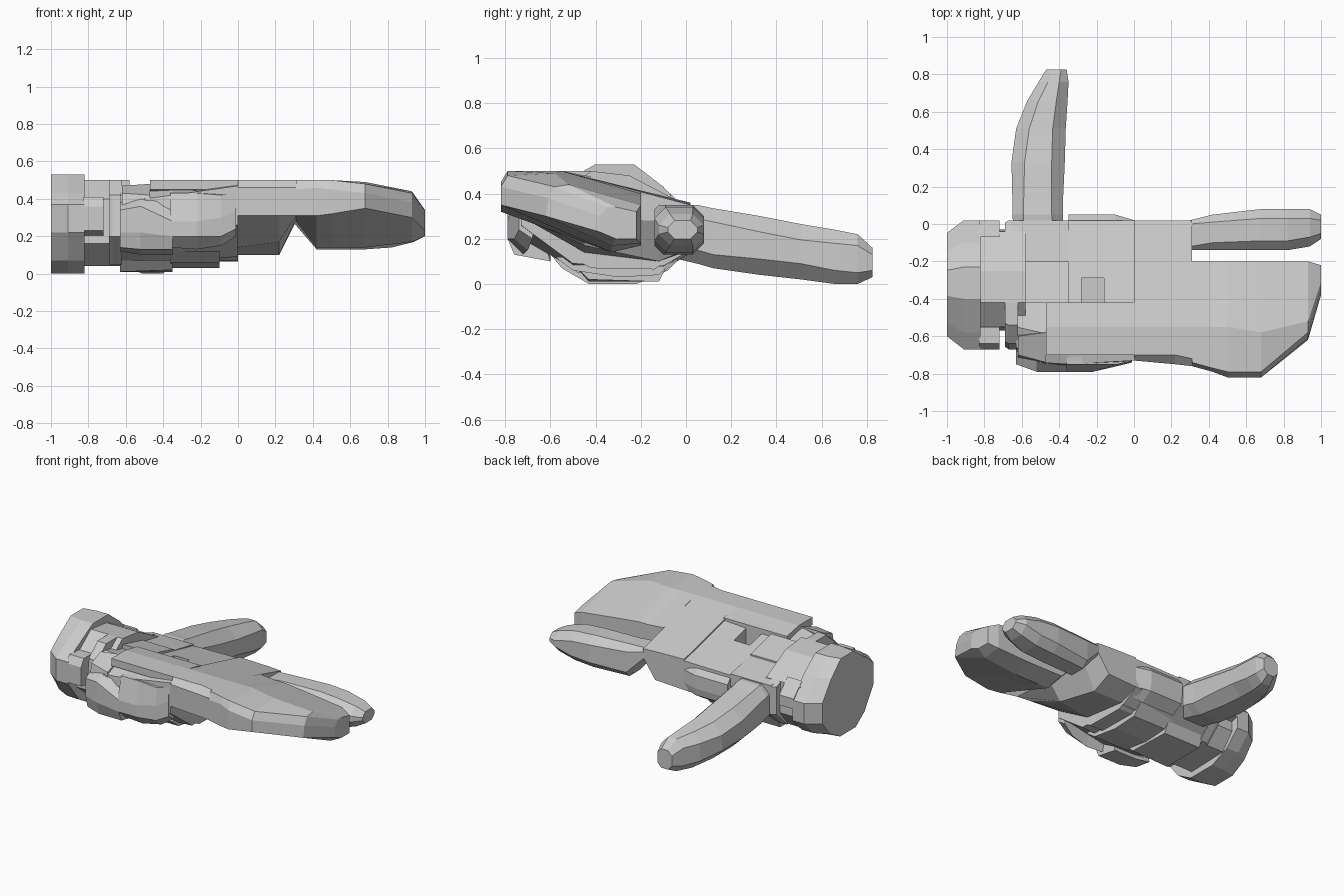
import bpy, bmesh


def loft(name, sections, axis='x'):
    """Closed flat-faced solid through (position, [(u, z), ...]) rings."""
    bm = bmesh.new()
    rings = []
    for p, ring in sections:
        rings.append([bm.verts.new((p, u, z) if axis == 'x' else (u, p, z)) for u, z in ring])
    n = len(rings[0])
    for a, b in zip(rings, rings[1:]):
        for i in range(n):
            j = (i + 1) % n
            bm.faces.new((a[i], a[j], b[j], b[i]))
    bm.faces.new(rings[0])
    bm.faces.new(rings[-1])
    bmesh.ops.recalc_face_normals(bm, faces=bm.faces)
    mesh = bpy.data.meshes.new(name)
    bm.to_mesh(mesh)
    bm.free()
    ob = bpy.data.objects.new(name, mesh)
    bpy.context.collection.objects.link(ob)
    return ob


def slab(name, x0, x1, profile):
    return loft(name, [(x0, profile), (x1, profile)])


def octagon(u0, u1, z0, z1, c):
    """Rectangle with chamfered corners."""
    return [(u0 + c, z0), (u1 - c, z0), (u1, z0 + c), (u1, z1 - c),
            (u1 - c, z1), (u0 + c, z1), (u0, z1 - c), (u0, z0 + c)]


def squash(ring, k, kz=1.0, cy=-0.32, cz=0.27):
    return [(cy + (y - cy) * k, cz + (z - cz) * kz) for y, z in ring]


# cuff and wrist
cuff = [(-.58, .43), (-.40, .53), (-.23, .53), (-.10, .43), (.02, .30), (.02, .16),
        (-.08, .06), (-.22, 0), (-.43, 0), (-.55, .07), (-.67, .22), (-.67, .37)]
loft("cuff", [(-1, squash(cuff, .8)), (-.91, cuff), (-.82, cuff)])
slab("cuff_tab_inner", -.83, -.72, [(-.07, .22), (.02, .24), (.02, .31), (-.07, .40)])
slab("cuff_tab_outer", -.83, -.72, [(-.67, .23), (-.55, .20), (-.55, .41), (-.64, .41), (-.67, .36)])
wrist = [(-.55, .40), (-.42, .50), (-.25, .48), (-.04, .37), (-.03, .16),
         (-.12, .05), (-.42, .04), (-.57, .16)]
slab("wrist", -.84, -.58, wrist)
band = [(-.64, .42), (-.54, .50), (-.42, .50), (.02, .35), (.02, .16),
        (-.10, .05), (-.48, .05), (-.67, .20)]
loft("wrist_band", [(-.69, squash(band, .96)), (-.67, band), (-.62, band)])

# hand body, with the small square recess on the back
palm = loft("palm", [
    (-.63, [(-.66, .42), (-.55, .46), (.02, .33), (.02, .15), (-.10, .07), (-.48, .07), (-.70, .22)]),
    (-.50, [(-.74, .40), (-.58, .47), (.02, .33), (.02, .15), (-.10, .07), (-.50, .07), (-.76, .22)]),
    (-.35, [(-.75, .42), (-.60, .48), (.02, .345), (.02, .15), (-.10, .07), (-.50, .07), (-.76, .22)]),
    (.00, [(-.73, .47), (-.55, .49), (.02, .35), (.02, .15), (-.10, .08), (-.50, .09), (-.73, .26)])])
cutter = slab("recess_cutter", -.28, -.16, [(-.42, .33), (-.29, .33), (-.29, .6), (-.42, .6)])
cutter.hide_render = True
cutter.hide_viewport = True
cut = palm.modifiers.new("recess", 'BOOLEAN')
cut.object = cutter
cut.operation = 'DIFFERENCE'
cut.solver = 'EXACT'

# knuckle block with a wedge cut under the finger roots
loft("knuckles", [
    (0, [(-.73, .31), (-.73, .46), (-.70, .50), (-.55, .50), (.02, .36), (.02, .15), (-.12, .10), (-.45, .14)]),
    (.22, [(-.75, .31), (-.75, .46), (-.70, .50), (-.55, .50), (.02, .355), (.02, .16), (-.12, .10), (-.45, .17)]),
    (.31, [(-.76, .31), (-.76, .46), (-.72, .50), (-.55, .50), (.02, .35), (.02, .29), (-.12, .28), (-.45, .29)])])

# raised plates on the back of the hand
slab("back_ridge", -.47, .01, [(-.70, .45), (-.70, .50), (-.55, .50), (-.42, .475), (-.42, .40)])
slab("back_strap", -.63, -.35, [(-.42, .40), (-.42, .46), (-.20, .405), (-.20, .33)])
slab("thumb_root_plate", -.66, -.35, [(-.20, .30), (-.20, .395), (.02, .355), (.02, .28)])
loft("outer_corner_block", [
    (-.62, [(-.72, .33), (-.70, .43), (-.60, .47), (-.55, .30)]),
    (-.47, [(-.76, .33), (-.74, .42), (-.58, .48), (-.55, .30)])])

# side armour plates on the outer edge and the inner edge
loft("outer_plate_rear", [
    (-.63, [(-.73, .14), (-.75, .22), (-.75, .34), (-.68, .38), (-.60, .12)]),
    (-.52, [(-.76, .13), (-.79, .22), (-.79, .36), (-.70, .42), (-.60, .10)]),
    (-.35, [(-.76, .13), (-.79, .20), (-.79, .28), (-.70, .42), (-.60, .10)])])
loft("outer_plate_front", [
    (-.36, [(-.72, .14), (-.79, .20), (-.79, .28), (-.75, .43), (-.65, .44)]),
    (-.22, [(-.72, .13), (-.79, .20), (-.79, .28), (-.75, .43), (-.65, .44)]),
    (-.09, [(-.70, .15), (-.76, .20), (-.76, .30), (-.75, .42), (-.65, .44)]),
    (-.01, [(-.68, .20), (-.74, .24), (-.74, .34), (-.73, .44), (-.65, .44)])])
loft("inner_plate", [
    (-.35, [(-.04, .10), (.04, .15), (.05, .20), (.05, .29), (.00, .35)]),
    (-.10, [(-.04, .10), (.04, .15), (.05, .20), (.05, .29), (.00, .35)]),
    (.00, [(-.04, .12), (.01, .16), (.02, .20), (.02, .29), (-.01, .34)])])

# pads under the palm
loft("heel_pad", [
    (-.63, [(-.50, .09), (-.43, .01), (-.12, .01), (-.08, .09)]),
    (-.35, [(-.50, .09), (-.43, .02), (-.12, .01), (-.08, .09)])])
slab("middle_pad", -.36, -.10, [(-.58, .12), (-.50, .06), (-.30, .03), (-.12, .04), (-.04, .12)])
slab("front_pad", -.12, .0, [(-.52, .12), (-.42, .07), (-.14, .065), (-.04, .13)])

# joined three-finger mitt
loft("joined_fingers", [
    (.31, [(-.76, .31), (-.76, .45), (-.74, .50), (-.55, .50), (-.20, .41), (-.20, .28), (-.33, .28)]),
    (.42, [(-.79, .31), (-.79, .46), (-.77, .50), (-.55, .50), (-.20, .40), (-.20, .17), (-.33, .14)]),
    (.50, [(-.82, .32), (-.82, .45), (-.79, .50), (-.55, .50), (-.20, .40), (-.20, .17), (-.33, .14)]),
    (.68, [(-.82, .35), (-.82, .43), (-.79, .48), (-.58, .49), (-.20, .38), (-.20, .17), (-.33, .14)]),
    (.93, [(-.62, .30), (-.61, .38), (-.58, .43), (-.52, .44), (-.20, .35), (-.20, .18), (-.33, .17)]),
    (1.0, [(-.38, .23), (-.38, .30), (-.35, .34), (-.31, .34), (-.22, .32), (-.22, .20), (-.31, .20)])])

# separate index finger
loft("index_finger", [(x, octagon(*r)) for x, r in [
    (.30, (-.14, .02, .27, .35, .02)), (.42, (-.14, .05, .13, .35, .04)),
    (.68, (-.14, .08, .13, .35, .05)), (.82, (-.14, .08, .14, .34, .05)),
    (.94, (-.12, .08, .17, .31, .05)), (1.0, (-.08, .05, .20, .28, .03))]])

# thumb pointing sideways
loft("thumb", [(y, octagon(*r)) for y, r in [
    (-.08, (-.64, -.38, .12, .34, .05)), (.05, (-.65, -.38, .09, .35, .06)),
    (.12, (-.65, -.38, .07, .335, .06)), (.33, (-.655, -.37, .04, .30, .07)),
    (.51, (-.63, -.365, .02, .265, .07)), (.66, (-.57, -.355, .00, .24, .06)),
    (.76, (-.51, -.35, .00, .22, .05)), (.825, (-.47, -.36, .03, .16, .03))]], axis='y')
